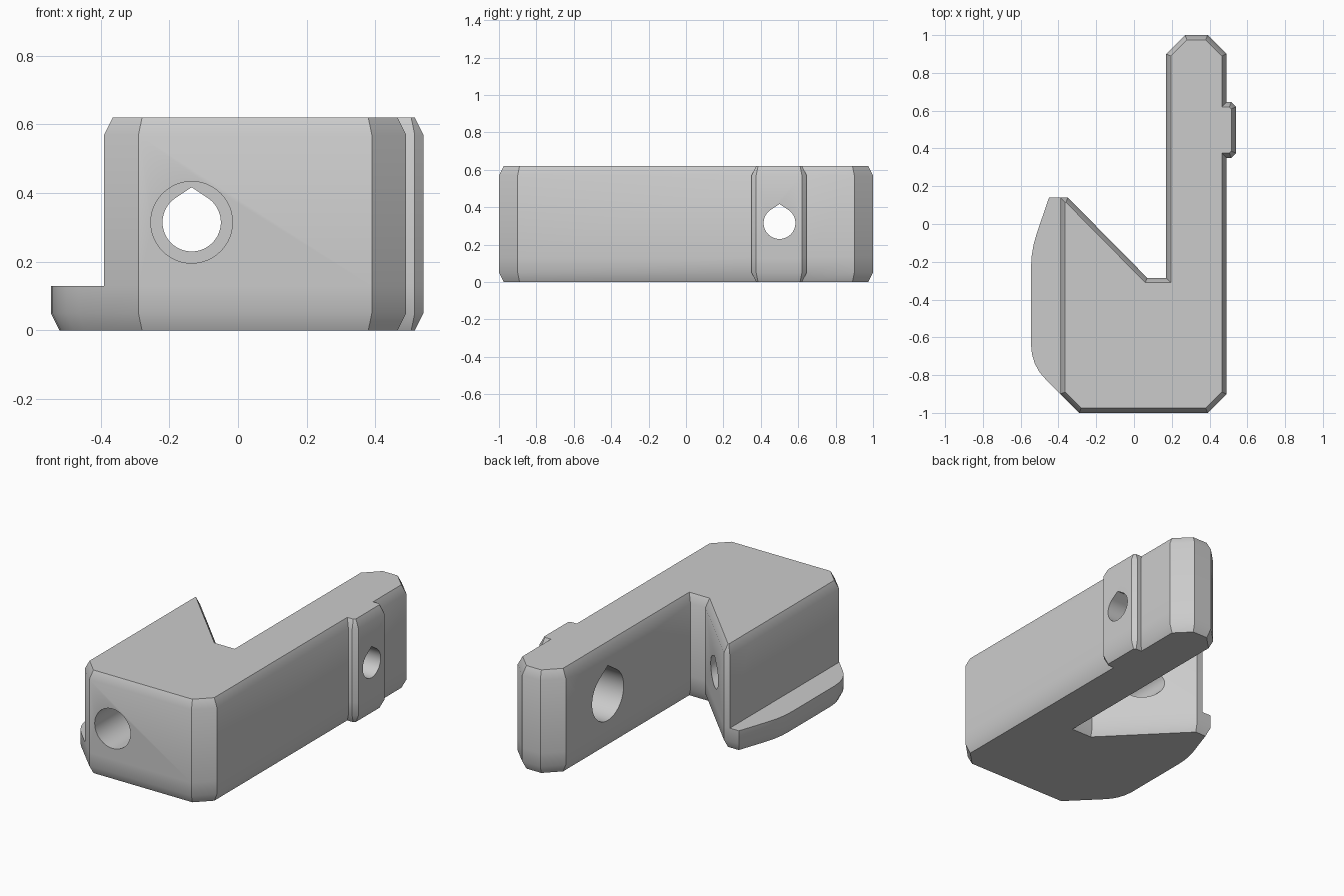
import bpy, bmesh, math
from mathutils import Vector

cube = bpy.data.objects.get("Cube")
if cube:
    bpy.data.objects.remove(cube, do_unlink=True)

HEIGHT, LEDGE_TOP, WALL_X = 0.62, 0.13, -0.39
CHAMFER_IN, CHAMFER_UP = 0.025, 0.05
BORE_Z = 0.315

grey = bpy.data.materials.new("light_grey")
grey.use_nodes = True
colour = (0.6, 0.6, 0.6, 1)
grey.diffuse_color = colour
grey.node_tree.nodes["Principled BSDF"].inputs["Base Color"].default_value = colour


def inset(points, d):
    """Mitred inward offset of a counter-clockwise outline."""
    out = []
    for i, p in enumerate(points):
        a = (p - points[i - 1]).normalized()
        b = (points[(i + 1) % len(points)] - p).normalized()
        na, nb = Vector((-a.y, a.x)), Vector((-b.y, b.x))
        out.append(p + (na + nb) * d / (1 + na.dot(nb)))
    return out


def loft(name, rings):
    """Closed solid through rings of equal point count."""
    bm = bmesh.new()
    loops = [[bm.verts.new(p) for p in ring] for ring in rings]
    for low, high in zip(loops, loops[1:]):
        for i in range(len(low)):
            bm.faces.new((low[i - 1], low[i], high[i], high[i - 1]))
    bm.faces.new(loops[0][::-1])
    bm.faces.new(loops[-1])
    bmesh.ops.remove_doubles(bm, verts=bm.verts, dist=0.0005)
    bmesh.ops.recalc_face_normals(bm, faces=bm.faces)
    mesh = bpy.data.meshes.new(name)
    bm.to_mesh(mesh)
    bm.free()
    obj = bpy.data.objects.new(name, mesh)
    bpy.context.collection.objects.link(obj)
    mesh.materials.append(grey)
    return obj


# Hook-shaped outline: front, side boss, arm, V notch
outline = [(-0.29, -1), (0.39, -1), (0.49, -0.9),
           (0.49, 0.35), (0.515, 0.35), (0.54, 0.375),
           (0.54, 0.62), (0.515, 0.645), (0.49, 0.645),
           (0.49, 0.9), (0.39, 1), (0.27, 1), (0.17, 0.9),
           (0.17, -0.285), (0.07, -0.285), (-0.35, 0.14)]
# Rounded ledge edge
outline += [(-0.45, 0.14), (-0.515, -0.05), (-0.532, -0.11), (-0.542, -0.17),
            (-0.545, -0.23), (-0.545, -0.64), (-0.54, -0.69), (-0.525, -0.74),
            (-0.5, -0.785), (-0.465, -0.825), (-0.39, -0.9)]
base = [Vector(p) for p in outline]
# Above the ledge its points fall back onto the side wall
upper = [Vector((max(p.x, WALL_X), p.y)) for p in base]


def upper_inset(d):
    tops = inset(upper[:17] + [upper[-1]], d)
    side = [Vector((WALL_X + d, p.y)) for p in upper[17:-1]]
    return tops[:17] + side + [tops[-1]]


levels = [(inset(base, CHAMFER_IN), 0), (base, CHAMFER_UP), (base, LEDGE_TOP),
          (upper, LEDGE_TOP), (upper, HEIGHT - CHAMFER_UP),
          (upper_inset(CHAMFER_IN), HEIGHT)]
body = loft("hook_body", [[(p.x, p.y, z) for p in ring] for ring, z in levels])


def bore(name, axis, offset, start, end, radius, tip=True):
    """Cut a round or teardrop hole along x or y."""
    gap = math.acos(1 / 1.2) if tip else 0
    steps = 48
    profile = []
    for i in range(steps + (1 if tip else 0)):
        a = gap + (math.tau - 2 * gap) * i / steps
        profile.append((radius * math.sin(a), radius * math.cos(a)))
    if tip:
        profile.append((0, radius * 1.2))
    rings = []
    for t in (start, end):
        rings.append([(t, offset + u, BORE_Z + v) if axis == "x"
                      else (offset + u, t, BORE_Z + v) for u, v in profile])
    cutter = loft(name, rings)
    cutter.hide_render = True
    mod = body.modifiers.new(name, "BOOLEAN")
    mod.operation, mod.solver, mod.object = "DIFFERENCE", "EXACT", cutter
    bpy.context.view_layer.objects.active = body
    bpy.ops.object.modifier_apply(modifier=name)
    bpy.data.objects.remove(cutter, do_unlink=True)


# Front screw hole with round counterbore, arm hole with teardrop counterbore
bore("front_hole", "y", -0.135, -1.1, 0.3, 0.085)
bore("front_counterbore", "y", -0.135, -1.1, -0.71, 0.119, tip=False)
bore("arm_hole", "x", 0.5, 0.1, 0.6, 0.085)
bore("arm_counterbore", "x", 0.5, 0.1, 0.41, 0.15)

# Soft shading across shallow chamfers, sharp elsewhere
bpy.ops.object.select_all(action="DESELECT")
body.select_set(True)
bpy.context.view_layer.objects.active = body
bpy.ops.object.shade_smooth_by_angle(angle=math.radians(30))
